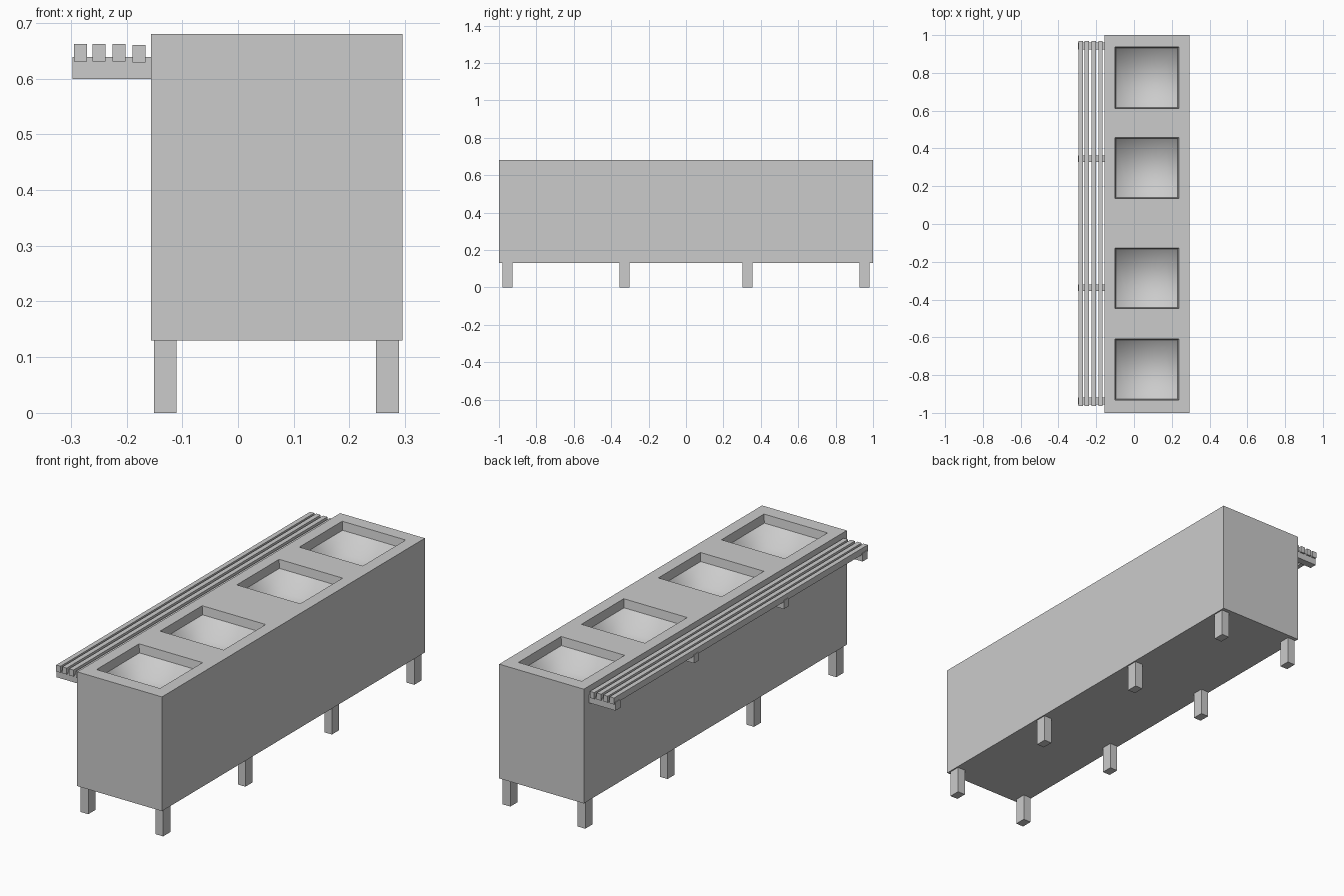
import bpy
import bmesh
from mathutils import Vector

cube = bpy.data.objects.get("Cube")
if cube:
    bpy.data.objects.remove(cube, do_unlink=True)

# One plain grey for everything
GREY = (0.6, 0.6, 0.6, 1)
grey = bpy.data.materials.new("light_grey")
grey.use_nodes = True
grey.diffuse_color = GREY
grey.node_tree.nodes["Principled BSDF"].inputs["Base Color"].default_value = GREY


def box_mesh(low, high):
    low, high = Vector(low), Vector(high)
    bm = bmesh.new()
    bmesh.ops.create_cube(bm, size=1)
    for v in bm.verts:
        v.co = (low + high) / 2 + v.co * (high - low)
    return bm


def finish(name, bm):
    bmesh.ops.recalc_face_normals(bm, faces=bm.faces)
    mesh = bpy.data.meshes.new(name)
    bm.to_mesh(mesh)
    bm.free()
    mesh.materials.append(grey)
    obj = bpy.data.objects.new(name, mesh)
    bpy.context.collection.objects.link(obj)
    return obj


def box(name, low, high):
    return finish(name, box_mesh(low, high))


# Counter body: the top is divided, then each well is inset and sunk
TOP = 0.68
LEFT, RIGHT = -0.156, 0.295
well_x = (-0.101, 0.237)
wells_y = [(-0.932, -0.608), (-0.448, -0.128), (0.135, 0.457), (0.611, 0.937)]
bm = box_mesh((LEFT, -1, 0.13), (RIGHT, 1, TOP))


def top_faces():
    return [f for f in bm.faces if all(abs(v.co.z - TOP) < 1e-4 for v in f.verts)]


def cut_top(point, normal):
    faces = top_faces()
    edges = {e for f in faces for e in f.edges}
    verts = {v for f in faces for v in f.verts}
    bmesh.ops.bisect_plane(bm, geom=faces + list(edges) + list(verts),
                           plane_co=point, plane_no=normal)


for span in wells_y:
    for y in span:
        cut_top((0, y, TOP), (0, 1, 0))
for x in well_x:
    cut_top((x, 0, TOP), (1, 0, 0))

wells = []
for f in top_faces():
    c = f.calc_center_median()
    if well_x[0] < c.x < well_x[1] and any(a < c.y < b for a, b in wells_y):
        wells.append(f)
# Steep lip, then a smooth funnel down to a small floor
bmesh.ops.inset_individual(bm, faces=wells, thickness=0.008, depth=-0.04)
slopes = bmesh.ops.inset_individual(bm, faces=wells, thickness=0.08, depth=-0.08)["faces"]
for f in wells + slopes:
    f.smooth = True
finish("counter_body", bm)

# Legs in two rows of four
for side, x in (("right", -0.151), ("left", 0.248)):
    for i, y in enumerate((-0.955, -0.329, 0.329, 0.955)):
        box(f"leg_{side}_{i + 1}", (x, y - 0.027, 0), (x + 0.041, y + 0.027, 0.13))

# Tray rail: brackets carrying four slats
for i, y in enumerate((-0.937, -0.338, 0.345, 0.942)):
    box(f"rail_bracket_{i + 1}", (-0.297, y - 0.018, 0.599), (LEFT, y + 0.018, 0.639))
for i, x in enumerate((-0.294, -0.261, -0.225, -0.189)):
    drop = 0.002 if i == 3 else 0
    box(f"rail_slat_{i + 1}", (x, -0.963, 0.631 - drop), (x + 0.023, 0.968, 0.662 - drop))
